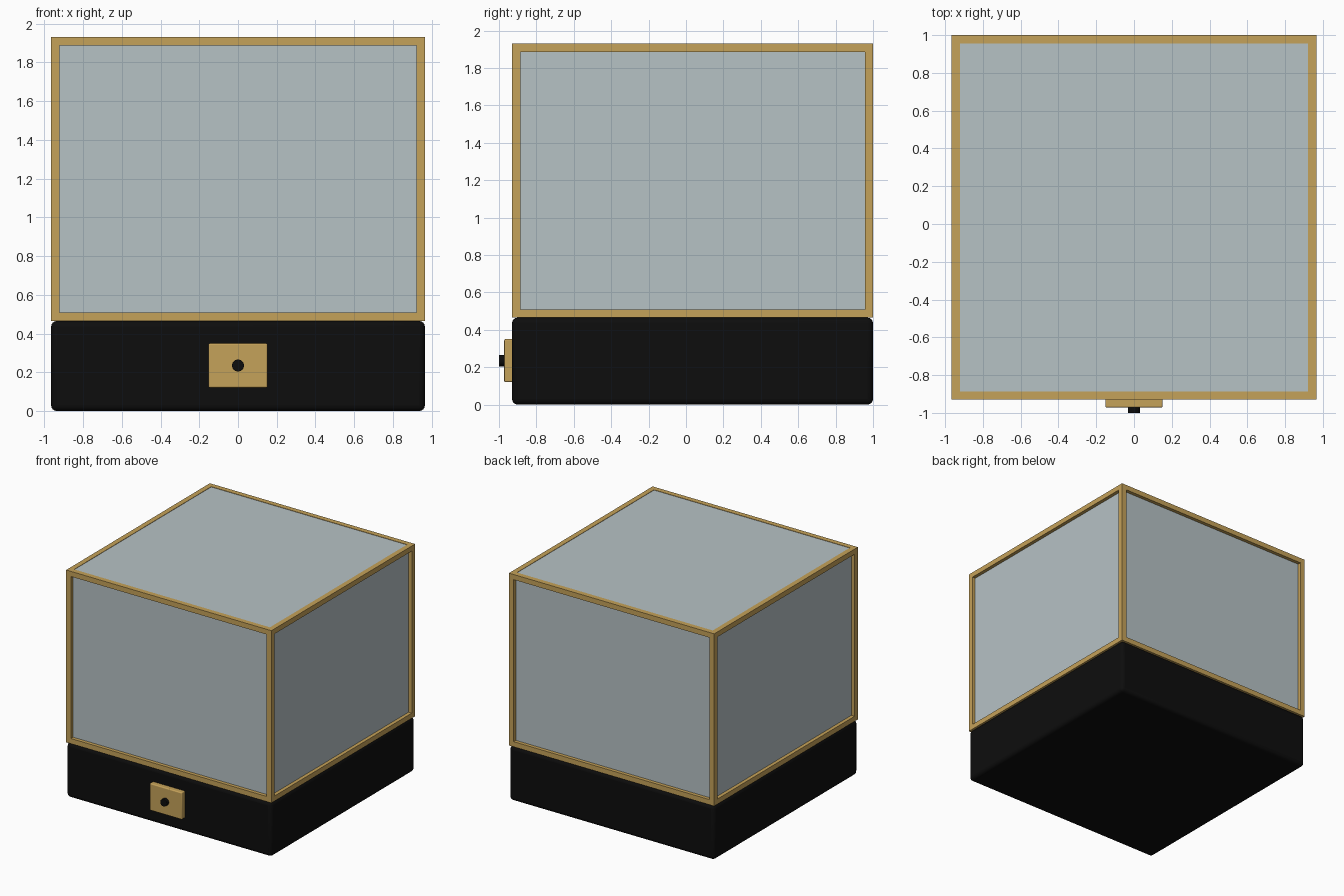
import bpy, bmesh
from mathutils import Matrix, Vector

if "Cube" in bpy.data.objects:
    bpy.data.objects.remove(bpy.data.objects["Cube"], do_unlink=True)


def material(name, rgb):
    m = bpy.data.materials.new(name)
    m.use_nodes = True
    m.diffuse_color = (*rgb, 1)
    m.node_tree.nodes["Principled BSDF"].inputs["Base Color"].default_value = (*rgb, 1)
    return m


BLACK = material("black", (0.004, 0.004, 0.004))
GOLD = material("gold", (0.56, 0.36, 0.1))
GLASS = material("pale glass", (0.47, 0.54, 0.56))


def finish(name, bm, mat, bevel=0):
    mesh = bpy.data.meshes.new(name)
    bm.to_mesh(mesh)
    bm.free()
    mesh.materials.append(mat)
    obj = bpy.data.objects.new(name, mesh)
    bpy.context.collection.objects.link(obj)
    if bevel:
        mod = obj.modifiers.new("rounded edges", 'BEVEL')
        mod.width = bevel
        mod.segments = 4
        bpy.ops.object.select_all(action='DESELECT')
        obj.select_set(True)
        bpy.context.view_layer.objects.active = obj
        bpy.ops.object.shade_smooth_by_angle()
    return obj


def box_mesh(low, high):
    low, high = Vector(low), Vector(high)
    bm = bmesh.new()
    bmesh.ops.create_cube(bm, size=1, matrix=Matrix.Translation((low + high) / 2)
                          @ Matrix.Diagonal((*(high - low), 1)))
    return bm


HALF, FRONT, BACK = 0.965, -0.93, 1.0
SEAM, TOP = 0.465, 1.93
BAR, RECESS = 0.044, 0.03

# Rounded base
finish("base", box_mesh((-HALF, FRONT, 0), (HALF, BACK, SEAM)), BLACK, 0.03)

# Open frame: inset every face, wall the opening inwards, remove the middle
bm = box_mesh((-HALF, FRONT, SEAM), (HALF, BACK, TOP))
panels = list(bm.faces)
bmesh.ops.inset_individual(bm, faces=panels, thickness=BAR, use_even_offset=True)
walls = bmesh.ops.extrude_discrete_faces(bm, faces=panels)["faces"]
for face in walls:
    bmesh.ops.translate(bm, verts=face.verts, vec=-face.normal * BAR)
bmesh.ops.delete(bm, geom=walls, context='FACES')
finish("display_frame", bm, GOLD)

# Glass case, set back at the sides and almost flush on top
finish("glass_case", box_mesh((-HALF + RECESS, FRONT + RECESS, SEAM + 0.005),
                              (HALF - RECESS, BACK - RECESS, TOP - 0.003)), GLASS)

# Clasp plate and its round stud
finish("clasp_plate", box_mesh((-0.152, -0.972, 0.12), (0.152, FRONT + 0.01, 0.35)), GOLD, 0.008)
bm = bmesh.new()
bmesh.ops.create_cone(bm, cap_ends=True, segments=32, radius1=0.031, radius2=0.031, depth=0.04,
                      matrix=Matrix.Translation((0, -0.98, 0.235)) @ Matrix.Rotation(1.5708, 4, 'X'))
finish("clasp_stud", bm, BLACK)
